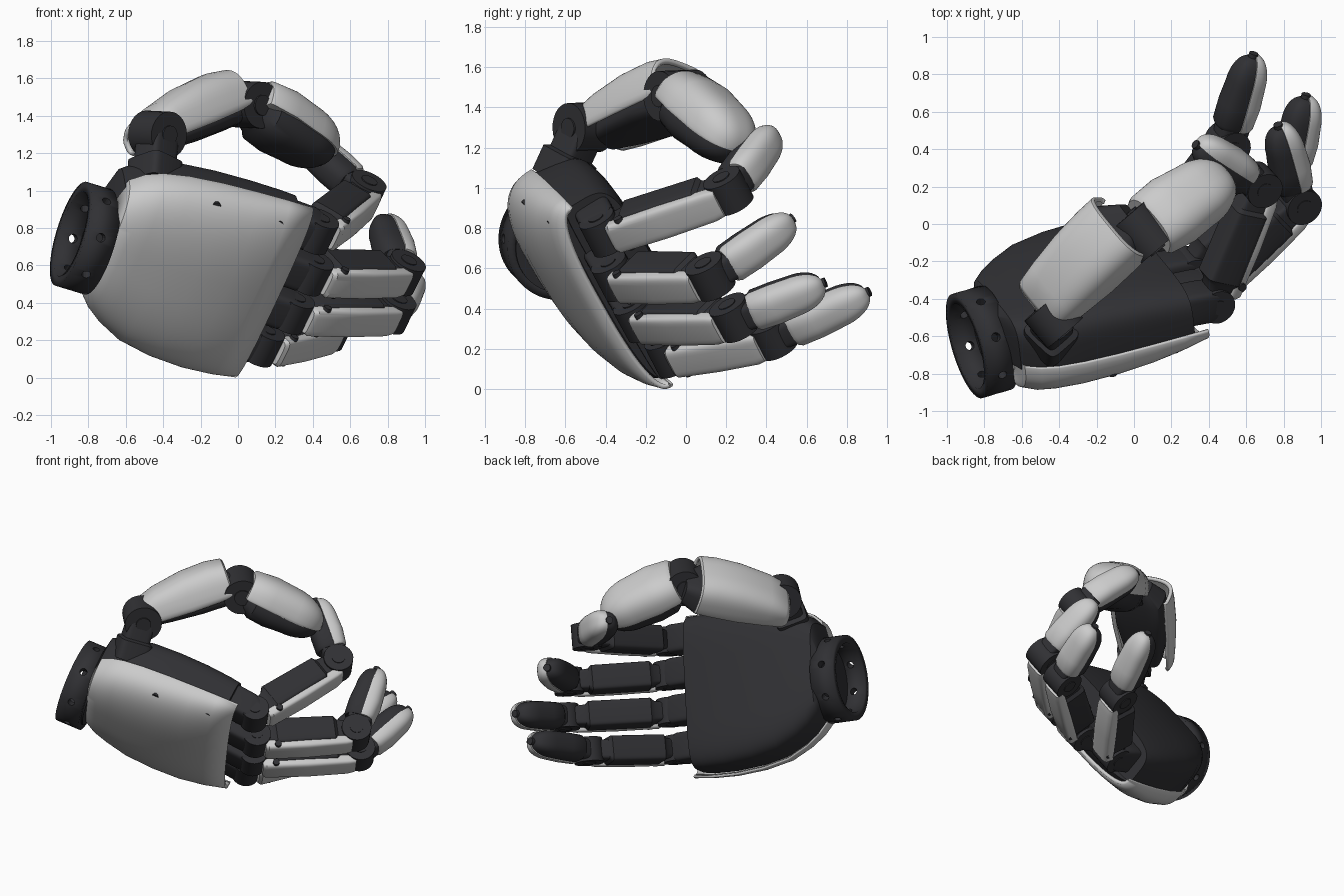
import bpy, bmesh, math
from mathutils import Vector as V, Matrix

if "Cube" in bpy.data.objects:
    bpy.data.objects.remove(bpy.data.objects["Cube"])

dark = bpy.data.materials.new("dark_plastic")
dark.diffuse_color = (0.03, 0.03, 0.034, 1)
dark.use_nodes = True
dark.node_tree.nodes["Principled BSDF"].inputs["Base Color"].default_value = dark.diffuse_color

# hand frame: U along the palm, W towards the thumb side, N out of the back of the hand
U = V((0.92, 0.27, -0.28)).normalized()
W = V((0.37, -0.46, 0.81))
W = (W - U * W.dot(U)).normalized()
N = U.cross(W)


def H(a, b, c):
    return U * a + W * b + N * c


def add(name, bm, mat=None):
    bmesh.ops.recalc_face_normals(bm, faces=bm.faces)
    me = bpy.data.meshes.new(name)
    bm.to_mesh(me)
    bm.free()
    ob = bpy.data.objects.new(name, me)
    bpy.context.collection.objects.link(ob)
    if mat:
        me.materials.append(mat)
    return ob


def loft(name, p, q, side, stations, mat=None, e=3.0, lift=0.0, arc=None, n=32, wall=0):
    """Superellipse sections from p to q; station = (t, half width, out, in, side shift).
    With a wall thickness the arc becomes an open shell."""
    p, q = V(p), V(q)
    d = (q - p).normalized()
    s = (side - d * side.dot(d)).normalized()
    o = d.cross(s)
    a0, a1 = arc or (0, 2 * math.pi)
    m = n + 1 if arc else n
    bm, rings = bmesh.new(), []
    for st in stations:
        t, hw, ho, hi, sx = (tuple(st) + (0,))[:5]
        c = p + (q - p) * t + s * sx + o * lift
        ring = []
        for i in range(m):
            g = a0 + (a1 - a0) * i / n
            cx, cy = math.cos(g), math.sin(g)
            x = hw * math.copysign(abs(cx) ** (2 / e), cx)
            y = (ho if cy >= 0 else hi) * math.copysign(abs(cy) ** (2 / e), cy)
            ring.append(bm.verts.new(c + s * x + o * y))
        rings.append(ring)
    for r0, r1 in zip(rings, rings[1:]):
        for i in range(m - 1 if wall else m):
            j = (i + 1) % m
            bm.faces.new((r0[i], r0[j], r1[j], r1[i]))
    if not wall:
        bm.faces.new(rings[0])
        bm.faces.new(rings[-1])
    ob = add(name, bm, mat)
    if wall:
        # thicken towards the inside, judged by the average direction of the arc
        out = sum((f.normal.dot(o) * f.area for f in ob.data.polygons))
        mod = ob.modifiers.new("wall", "SOLIDIFY")
        mod.thickness, mod.offset = wall, -1 if out > 0 else 1
    return ob


def rod(name, c, axis, r, length, mat=dark, caps=True, seg=28, bm=None):
    own = bm is None
    bm = bmesh.new() if own else bm
    M = Matrix.Translation(V(c)) @ V((0, 0, 1)).rotation_difference(V(axis)).to_matrix().to_4x4()
    bmesh.ops.create_cone(bm, cap_ends=caps, segments=seg, radius1=r, radius2=r, depth=length, matrix=M)
    return add(name, bm, mat) if own else None


def tip(t0, hw, ho, hi, t1=1.0, power=0.8, k=10):
    """Stations that round off the end of a finger."""
    out = []
    for i in range(k):
        g = math.pi / 2 * i / (k - 1)
        f = max(math.cos(g), 0.04) ** power
        out.append((t0 + (t1 - t0) * math.sin(g), hw * f, ho * f, hi * f))
    return out


# wrist ring with radial holes
wc = V((-0.815, -0.63, 0.745))
ring = rod("wrist_ring", wc, U, 0.29, 0.17, caps=False, seg=64)
m = ring.modifiers.new("wall", "SOLIDIFY")
m.thickness, m.offset = 0.055, -1
bm = bmesh.new()
for i in range(8):
    g = i * math.pi / 4 + 0.2
    r = W * math.cos(g) + N * math.sin(g)
    rod("", wc + r * 0.27, r, 0.024, 0.16, seg=14, bm=bm)
cutter = add("ring_hole_cutter", bm)
cutter.hide_render = True
cutter.hide_viewport = True
m = ring.modifiers.new("holes", "BOOLEAN")
m.operation, m.object = "DIFFERENCE", cutter
rod("wrist_plug", wc + U * 0.07, U, 0.25, 0.05, seg=48)

# palm: (a, low b, high b, back height, palm depth)
palm = [(-1.07, 0.36, 0.86, 0.18, 0.22), (-1.04, 0.28, 0.98, 0.21, 0.25), (-0.97, 0.205, 1.04, 0.23, 0.26),
        (-0.88, 0.14, 1.08, 0.235, 0.27), (-0.74, 0.07, 1.11, 0.24, 0.285), (-0.55, 0.03, 1.13, 0.235, 0.285),
        (-0.35, 0.015, 1.14, 0.215, 0.275), (-0.18, 0.02, 1.145, 0.175, 0.255), (-0.04, 0.035, 1.145, 0.12, 0.24)]
loft("back_cover", (0, 0, 0), U, W,
     [(a, (h - l) / 2, c, 0.03, (h + l) / 2) for a, l, h, c, d in palm], e=2.7, lift=0.05,
     arc=(-0.25, math.pi + 0.25), n=48, wall=0.025)
loft("palm_body", (0, 0, 0), U, W,
     [(min(a, -0.1) - 0.01, (h - l) / 2 - 0.03, 0.04, d, (h + l) / 2) for a, l, h, c, d in palm],
     dark, e=5.0, lift=0.05, n=64)
loft("palm_core", (0, 0, 0), U, W,
     [(min(a, -0.12) - 0.005, (h - l) / 2 - 0.035, c - 0.035, 0.04, (h + l) / 2) for a, l, h, c, d in palm],
     dark, e=2.7, lift=0.05, n=48)
for i, (a, b, c) in enumerate([(-0.58, 1.06, 0.13), (-0.21, 1.05, 0.105), (-0.72, 0.12, 0.09)]):
    rod("cover_screw_%d" % i, H(a, b, c), N, 0.024, 0.13, seg=16)


# fingers: knuckle, middle joint, tip
def finger(name, mcp, pip, end):
    mcp, pip, end = V(mcp), V(pip), V(end)
    b, c = mcp.dot(W), mcp.dot(N)
    d1, d2 = (pip - mcp).normalized(), (end - pip).normalized()
    s = (W - d1 * W.dot(d1)).normalized()
    loft(name + "_knuckle_block", H(-0.12, b, c - 0.02), mcp, W,
         [(0, 0.1, 0.09, 0.1), (0.75, 0.1, 0.09, 0.1), (1.1, 0.085, 0.08, 0.08)], dark, e=6)
    rod(name + "_knuckle", mcp, s, 0.095, 0.175)
    rod(name + "_knuckle_pin", mcp, s, 0.04, 0.185)
    # proximal link with its back plate
    loft(name + "_proximal_core", mcp, pip, W,
         [(0.05, 0.06, 0.06, 0.06), (0.16, 0.07, 0.07, 0.085), (0.2, 0.09, 0.08, 0.115), (0.78, 0.09, 0.08, 0.105),
          (0.81, 0.07, 0.07, 0.085), (1, 0.06, 0.06, 0.06)], dark, e=7)
    loft(name + "_proximal_plate", mcp, pip, W,
         [(0.08, 0.07, 0.03, 0.02, -0.008), (0.11, 0.084, 0.045, 0.03, -0.008), (0.5, 0.087, 0.052, 0.03, -0.008),
          (0.88, 0.084, 0.045, 0.03, -0.008), (0.95, 0.075, 0.035, 0.02, -0.008)], e=4.5, lift=0.075)
    for k in (-1, 1):
        rod(name + "_plate_pin", mcp.lerp(pip, 0.2) + d1.cross(s) * 0.09 + s * 0.08 * k, s, 0.022, 0.024, seg=14)
    # middle joint
    rod(name + "_middle_joint", pip, s, 0.1, 0.165)
    rod(name + "_middle_pin", pip, s, 0.045, 0.175)
    loft(name + "_joint_link", pip, end, W, [(0, 0.07, 0.08, 0.08), (0.3, 0.075, 0.085, 0.085)], dark, e=5)
    # fingertip, dark pad and light back
    loft(name + "_tip_pad", pip, end, W,
         [(0.2, 0.08, 0.08, 0.1), (0.24, 0.092, 0.08, 0.112), (0.45, 0.093, 0.08, 0.112)]
         + tip(0.66, 0.09, 0.08, 0.1, 0.97), dark, e=2.7)
    loft(name + "_tip_shell", pip, end, W,
         [(0.2, 0.09, 0.075, 0.02), (0.24, 0.1, 0.088, 0.02), (0.45, 0.102, 0.1, 0.02)]
         + tip(0.66, 0.098, 0.095, 0.02, 0.99), e=2.7, lift=0.01, arc=(-0.15, math.pi + 0.15))
    rod(name + "_tip_nub", pip.lerp(end, 0.98), d2, 0.025, 0.03, seg=14)


finger("index", (0.42, -0.41, 0.78), (0.67, 0.21, 0.985), (0.33, 0.425, 1.28))
finger("middle", (0.39, -0.35, 0.56), (0.88, 0.12, 0.56), (0.77, 0.53, 0.85))
finger("ring", (0.29, -0.24, 0.355), (0.83, 0.24, 0.355), (0.92, 0.69, 0.53))
finger("little", (0.13, -0.085, 0.18), (0.50, 0.43, 0.265), (0.64, 0.91, 0.485))

# thumb base on the palm edge
TS = V((-0.65, 0.76, 0.03))
base, j0, j1, end = V((-0.45, -0.62, 1.06)), V((-0.43, -0.51, 1.3)), V((0.05, -0.04, 1.46)), V((0.48, 0.245, 1.19))
loft("thumb_base_block", base, j0, TS, [(-0.1, 0.12, 0.11, 0.11), (0.4, 0.12, 0.11, 0.11), (0.45, 0.09, 0.09, 0.09),
                                        (1.1, 0.09, 0.09, 0.09)], dark, e=6)
rod("thumb_base_joint", j0, TS, 0.125, 0.19)
rod("thumb_base_pin", j0, TS, 0.05, 0.21)

# thumb middle link, rolled so its far flank hangs lower
m0, m1 = V((-0.46, -0.41, 1.28)), V((-0.05, -0.01, 1.44))
LS = V((-0.6, 0.7, -0.28))
loft("thumb_link_core", m0, m1, LS, [(0, 0.1, 0.08, 0.08), (0.25, 0.14, 0.1, 0.09), (0.6, 0.17, 0.12, 0.1),
                                     (0.95, 0.17, 0.13, 0.1), (1.12, 0.09, 0.08, 0.08)], dark, e=4)
loft("thumb_link_shell", m0, m1, LS,
     [(-0.1, 0.16, 0.08, 0.07), (-0.05, 0.175, 0.11, 0.09), (0.15, 0.19, 0.155, 0.1), (0.5, 0.21, 0.195, 0.1),
      (0.8, 0.215, 0.205, 0.09), (0.98, 0.215, 0.19, 0.08), (1.0, 0.205, 0.175, 0.07)], e=3.0,
     lift=0.01, arc=(-0.5, math.pi + 0.5), wall=0.025)

# thumb end link
ES = V((-0.6, 0.75, -0.25))
rod("thumb_middle_joint", j1, TS, 0.125, 0.24)
rod("thumb_middle_pin", j1, TS, 0.055, 0.26)
loft("thumb_tip_pad", j1, end, ES,
     [(0.0, 0.1, 0.1, 0.1), (0.14, 0.13, 0.11, 0.13), (0.2, 0.165, 0.12, 0.15), (0.4, 0.18, 0.13, 0.155)]
     + tip(0.62, 0.17, 0.13, 0.14, 1.01), dark, e=2.6)
loft("thumb_tip_shell", j1, end, ES,
     [(0.06, 0.17, 0.14, 0.05), (0.1, 0.185, 0.16, 0.06), (0.35, 0.2, 0.18, 0.06)]
     + tip(0.6, 0.185, 0.175, 0.06, 1.04), e=2.6, arc=(-0.3, math.pi + 0.3))

# smooth surfaces with sharp edges kept
for ob in bpy.context.scene.objects:
    ob.select_set(ob is not cutter)
bpy.context.view_layer.objects.active = ring
bpy.ops.object.shade_smooth_by_angle(angle=math.radians(35))
